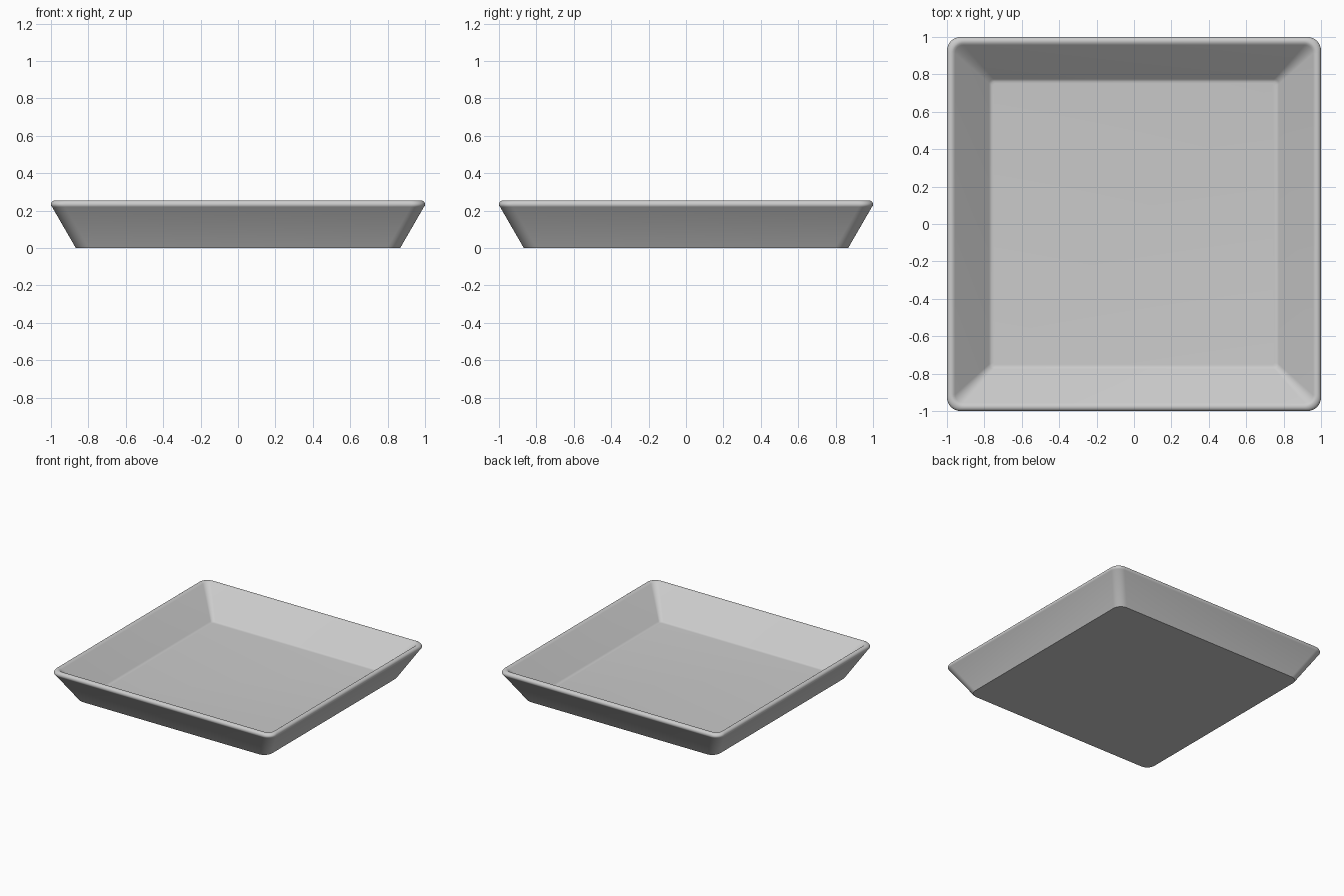
import bpy
import bmesh
from math import cos, sin, pi, radians

cube = bpy.data.objects.get("Cube")
if cube:
    bpy.data.objects.remove(cube, do_unlink=True)

# Plain grey ceramic
grey = bpy.data.materials.new("light_grey")
grey.use_nodes = True
colour = (0.6, 0.6, 0.6, 1)
grey.diffuse_color = colour
grey.node_tree.nodes["Principled BSDF"].inputs["Base Color"].default_value = colour

STEPS = 8  # segments per rounded corner


def rounded_square(bm, half, radius, z):
    """Ring of vertices around a square with rounded corners."""
    ring = []
    for corner in range(4):
        mid = pi / 4 + corner * pi / 2
        cx = (half - radius) * (1 if cos(mid) > 0 else -1)
        cy = (half - radius) * (1 if sin(mid) > 0 else -1)
        for i in range(STEPS + 1):
            a = corner * pi / 2 + i / STEPS * pi / 2
            ring.append(bm.verts.new((cx + radius * cos(a), cy + radius * sin(a), z)))
    return ring


# Wall section from the foot, over the rounded rim, down to the floor:
# half width, corner radius, height
section = [(0.867, 0.07, 0), (0.993, 0.07, 0.218)]
for i in range(7):  # outer rim rounding
    a = radians(-30 + 20 * i)
    section.append((0.978 + 0.022 * cos(a), 0.072, 0.233 + 0.022 * sin(a)))
section += [(0.967, 0.055, 0.253), (0.957, 0.045, 0.245),
            (0.775, 0.025, 0.050), (0.769, 0.022, 0.045),
            (0.762, 0.018, 0.042), (0.752, 0.014, 0.041)]

bm = bmesh.new()
rings = [rounded_square(bm, *s) for s in section]
for low, high in zip(rings, rings[1:]):
    n = len(low)
    for i in range(n):
        j = (i + 1) % n
        bm.faces.new((low[i], low[j], high[j], high[i]))
bm.faces.new(rings[0][::-1])  # underside
bm.faces.new(rings[-1])       # inner floor
bmesh.ops.recalc_face_normals(bm, faces=bm.faces)

mesh = bpy.data.meshes.new("square_dish")
bm.to_mesh(mesh)
bm.free()
mesh.materials.append(grey)
dish = bpy.data.objects.new("square_dish", mesh)
bpy.context.collection.objects.link(dish)

# Smooth rim and corners, crisp foot edge
bpy.ops.object.select_all(action='DESELECT')
dish.select_set(True)
bpy.context.view_layer.objects.active = dish
bpy.ops.object.shade_smooth_by_angle(angle=radians(35))
